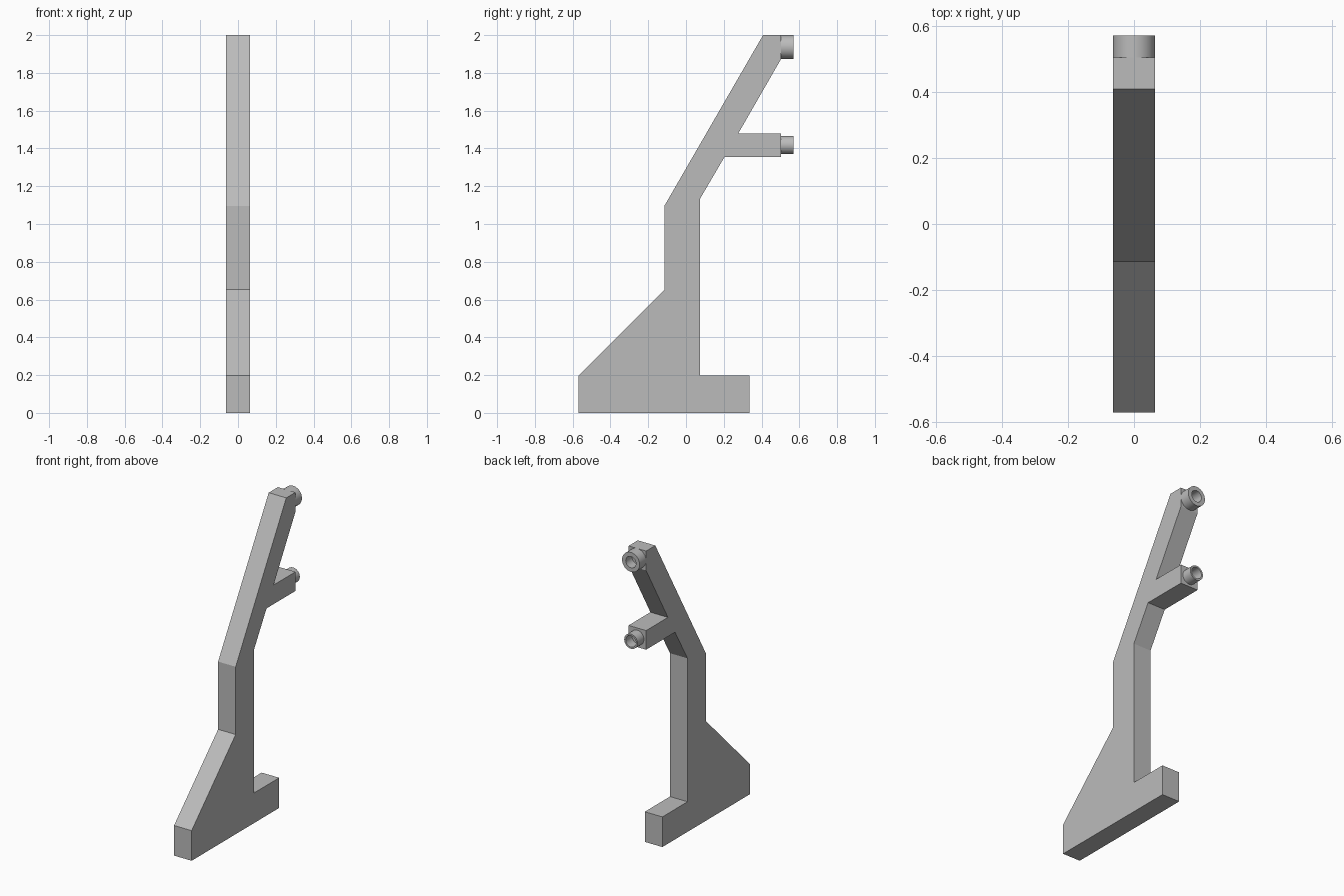
import bpy, bmesh, math
from mathutils import Matrix

cube = bpy.data.objects.get("Cube")
if cube:
    bpy.data.objects.remove(cube, do_unlink=True)

grey = bpy.data.materials.new("plain grey")
grey.use_nodes = True
colour = (0.5, 0.5, 0.5, 1)
grey.diffuse_color = colour
grey.node_tree.nodes["Principled BSDF"].inputs["Base Color"].default_value = colour

HALF = 0.0635   # half thickness of the plate
FACE = 0.503    # back face that carries the collars
TIP = 0.57      # open end of the collars


def add_object(name, bm):
    bmesh.ops.recalc_face_normals(bm, faces=bm.faces)
    mesh = bpy.data.meshes.new(name)
    bm.to_mesh(mesh)
    bm.free()
    mesh.materials.append(grey)
    obj = bpy.data.objects.new(name, mesh)
    bpy.context.scene.collection.objects.link(obj)
    return obj


# Bracket: side outline (y, z) extruded across x
outline = [(-0.57, 0), (0.335, 0), (0.335, 0.197), (0.075, 0.197),
           (0.075, 1.135), (0.204, 1.355), (FACE, 1.355), (FACE, 1.48),
           (0.277, 1.48), (FACE, 1.873), (FACE, 2), (0.408, 2),
           (-0.115, 1.095), (-0.115, 0.652), (-0.57, 0.197)]
bm = bmesh.new()
side = bm.faces.new([bm.verts.new((-HALF, y, z)) for y, z in outline])
extruded = bmesh.ops.extrude_face_region(bm, geom=[side])
verts = [v for v in extruded["geom"] if isinstance(v, bmesh.types.BMVert)]
bmesh.ops.translate(bm, verts=verts, vec=(2 * HALF, 0, 0))
add_object("bracket", bm)


# Collars: a hollow profile (radius, y) spun about the y axis
def collar(name, z, outer, inner):
    profile = [(outer, FACE), (outer, TIP), (inner, TIP), (inner, FACE + 0.002), (0, FACE + 0.002)]
    bm = bmesh.new()
    points = [bm.verts.new((r, y, 0)) for r, y in profile]
    edges = [bm.edges.new(pair) for pair in zip(points, points[1:])]
    bmesh.ops.spin(bm, geom=points + edges, cent=(0, 0, 0), axis=(0, 1, 0),
                   angle=math.tau, steps=48, use_duplicate=False)
    bmesh.ops.remove_doubles(bm, verts=bm.verts, dist=0.0001)
    bmesh.ops.transform(bm, matrix=Matrix.Translation((0, 0, z)), verts=bm.verts)
    obj = add_object(name, bm)
    bpy.ops.object.select_all(action="DESELECT")
    obj.select_set(True)
    bpy.context.view_layer.objects.active = obj
    bpy.ops.object.shade_smooth_by_angle(angle=math.radians(35))


collar("upper_collar", 1.9365, HALF, 0.037)
collar("lower_collar", 1.418, 0.048, 0.037)
